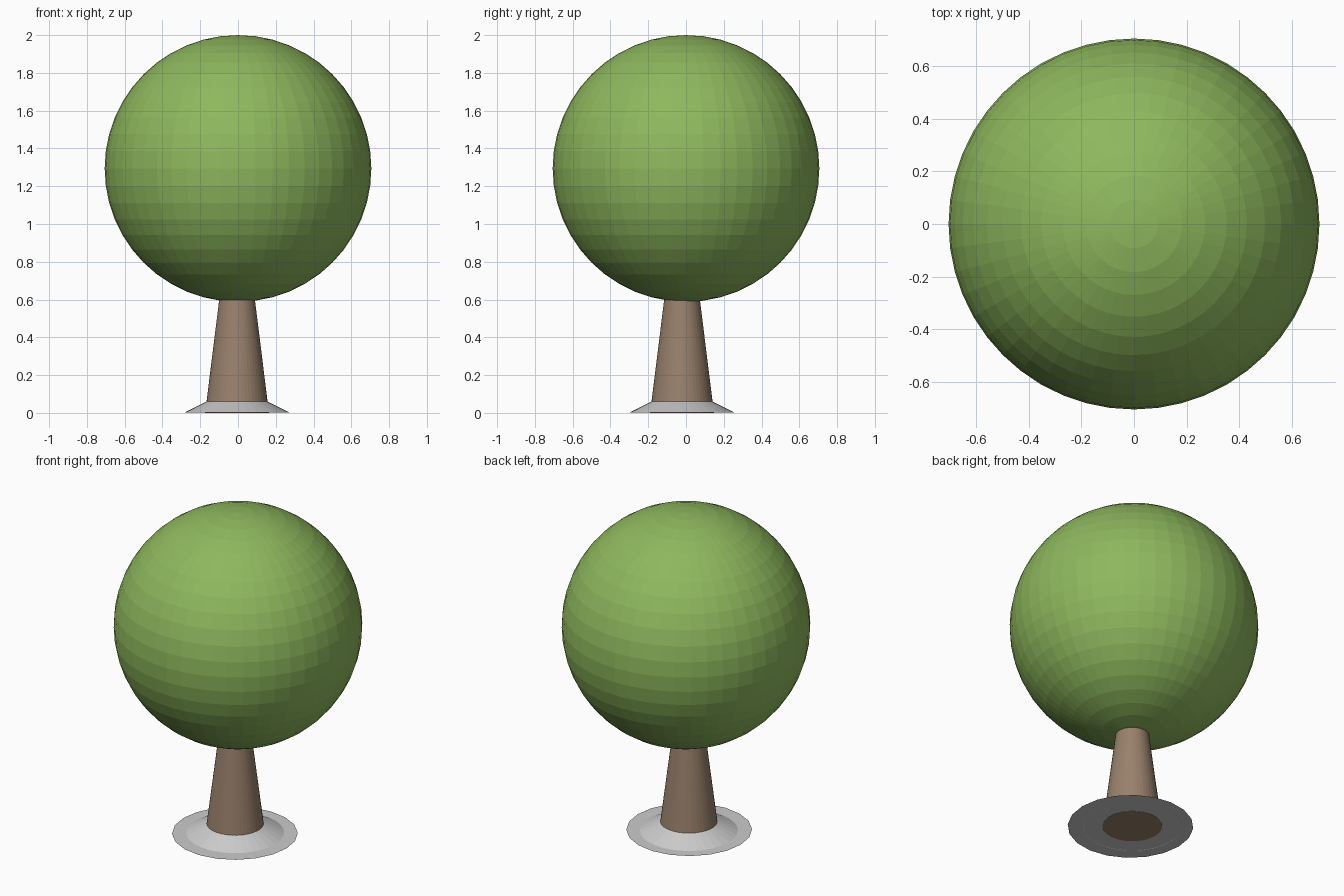
import bpy, bmesh
from math import cos, sin, tau

if "Cube" in bpy.data.objects:
    bpy.data.objects.remove(bpy.data.objects["Cube"])


def paint(obj, color):
    mat = bpy.data.materials.new(obj.name + "_colour")
    mat.diffuse_color = (*color, 1)
    mat.use_nodes = True
    mat.node_tree.nodes["Principled BSDF"].inputs["Base Color"].default_value = mat.diffuse_color
    obj.data.materials.append(mat)


def lathe(name, profile, sides, location, caps=False):
    """Turn a (radius, z) profile, listed from bottom/outside, around z."""
    bm = bmesh.new()
    rings = [[bm.verts.new((r * cos(tau * i / sides), r * sin(tau * i / sides), z))
              for i in range(sides)] for r, z in profile]
    for low, high in zip(rings, rings[1:]):
        for i in range(sides):
            j = (i + 1) % sides
            bm.faces.new((low[i], low[j], high[j], high[i]))
    if caps:
        bm.faces.new(rings[0][::-1])
        bm.faces.new(rings[-1])
    mesh = bpy.data.meshes.new(name)
    bm.to_mesh(mesh)
    bm.free()
    obj = bpy.data.objects.new(name, mesh)
    obj.location = location
    bpy.context.collection.objects.link(obj)
    return obj


# Round faceted crown
bpy.ops.mesh.primitive_uv_sphere_add(segments=48, ring_count=24, radius=0.706,
                                     location=(0, 0, 1.294))
crown = bpy.context.object
crown.name = "crown"
paint(crown, (0.27, 0.48, 0.11))

# Tapered trunk, reaching the ground and just into the crown
trunk = lathe("trunk", [(0.169, 0), (0.092, 0.62)], 48, (-0.005, -0.021, 0), caps=True)
paint(trunk, (0.32, 0.22, 0.15))

# Sloping mound around the trunk foot
lathe("mound", [(0.28, 0.001), (0.161, 0.06)], 32, (-0.005, -0.021, 0))

# Flat ground ring
lathe("ground_ring", [(0.357, 0.002), (0.16, 0.002)], 20, (0, -0.031, 0))
